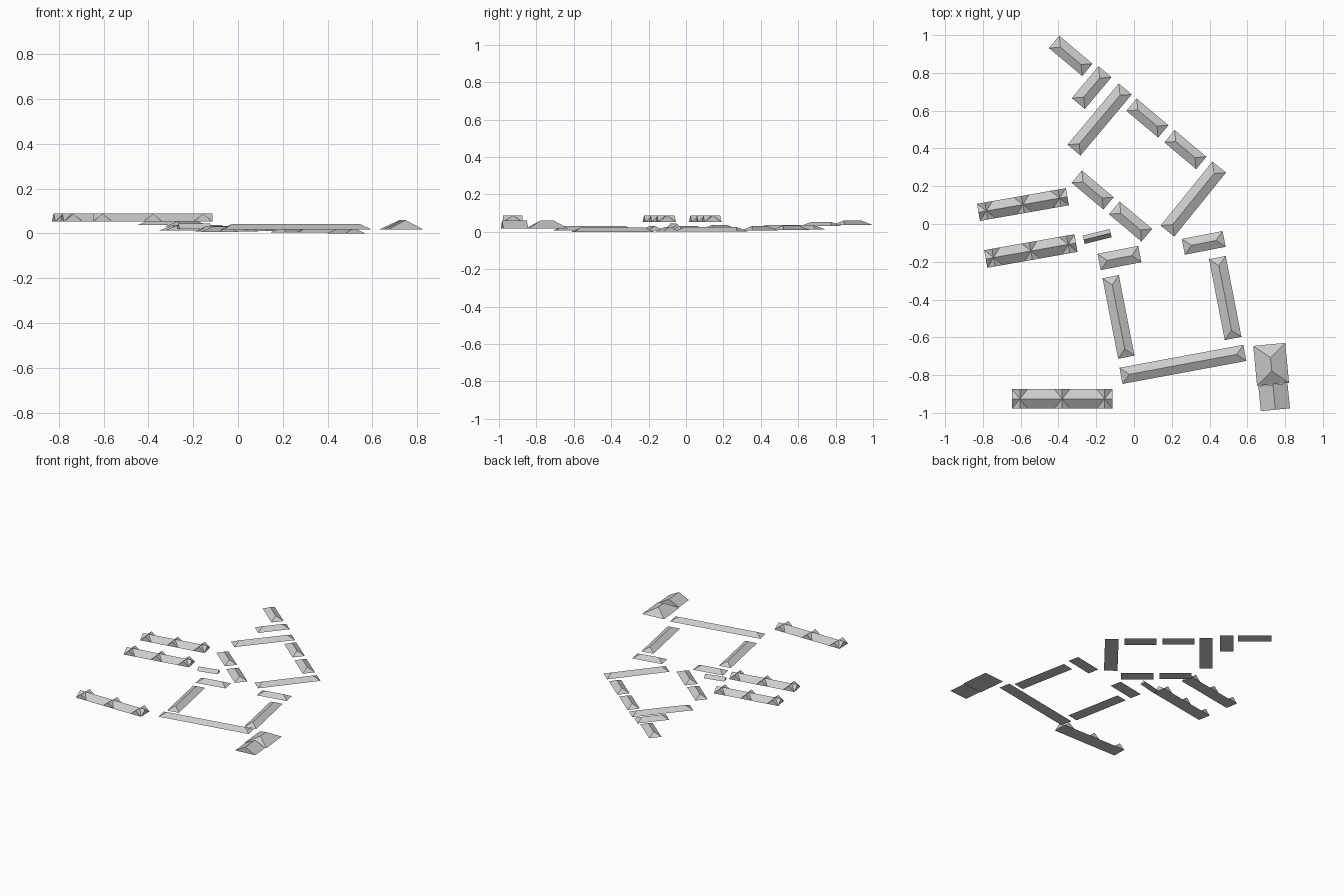
import bpy, bmesh, math

if "Cube" in bpy.data.objects:
    bpy.data.objects.remove(bpy.data.objects["Cube"], do_unlink=True)

grey = bpy.data.materials.new("roof grey")
grey.use_nodes = True
COLOUR = (0.6, 0.6, 0.6, 1)
grey.diffuse_color = COLOUR
grey.node_tree.nodes["Principled BSDF"].inputs["Base Color"].default_value = COLOUR


def finish(bm, name, x, y, z, angle):
    bmesh.ops.recalc_face_normals(bm, faces=bm.faces)
    mesh = bpy.data.meshes.new(name)
    bm.to_mesh(mesh)
    bm.free()
    mesh.materials.append(grey)
    ob = bpy.data.objects.new(name, mesh)
    ob.location = (x, y, z)
    ob.rotation_euler.z = math.radians(angle)
    bpy.context.collection.objects.link(ob)


def ridge_roof(name, x, y, length, width, angle, z, height=0.024, inset=0.044):
    """Closed roof with a ridge along local x; no inset gives a gable."""
    bm = bmesh.new()
    a, b = length / 2, width / 2
    base = [bm.verts.new(p) for p in ((-a, -b, 0), (a, -b, 0), (a, b, 0), (-a, b, 0))]
    r0, r1 = [bm.verts.new((s * (a - inset), 0, height)) for s in (-1, 1)]
    bm.faces.new(base)
    bm.faces.new((base[0], base[1], r1, r0))
    bm.faces.new((base[2], base[3], r0, r1))
    bm.faces.new((base[1], base[2], r1))
    bm.faces.new((base[3], base[0], r0))
    finish(bm, name, x, y, z, angle)


def cross_gable_roof(name, x, y, length, width, angle, z, height=0.035, half=0.042):
    """Gable roof crossed by three smaller gables, at the ends and middle."""
    bm = bmesh.new()
    b = width / 2
    stations = []
    for centre in (half - length / 2, 0, length / 2 - half):
        stations += [(centre - half, 0), (centre, height), (centre + half, 0)]
    ridge = [bm.verts.new((px, 0, height)) for px, _ in stations]
    eaves = []
    for side in (-b, b):
        eave = [bm.verts.new((px, side, pz)) for px, pz in stations]
        eaves.append(eave)
        for i in range(len(stations) - 1):
            # the valley runs from the low eave to the crossing of ridges
            if stations[i][1] > 0:
                bm.faces.new((eave[i], eave[i + 1], ridge[i]))
                bm.faces.new((eave[i + 1], ridge[i + 1], ridge[i]))
            else:
                bm.faces.new((eave[i], eave[i + 1], ridge[i + 1]))
                bm.faces.new((eave[i], ridge[i + 1], ridge[i]))
        for i in (0, 3, 6):
            bm.faces.new(eave[i:i + 3])
    for end in (0, -1):
        bm.faces.new((eaves[0][end], eaves[1][end], ridge[end]))
    low = [[v for v in e if v.co.z == 0] for e in eaves]
    bm.faces.new(low[0] + low[1][::-1])
    finish(bm, name, x, y, z, angle)


# Hipped roofs around the two courtyards: x, y, length, width, angle, base
hipped = {
    "far_corner_roof": (-0.335, 0.89, 0.23, 0.085, -40, 0.037),
    "upper_short_roof": (-0.224, 0.722, 0.22, 0.09, 50, 0.03),
    "upper_long_roof": (-0.182, 0.553, 0.423, 0.09, 50, 0.013),
    "upper_left_roof_back": (0.071, 0.561, 0.22, 0.085, -40, 0.01),
    "upper_left_roof_front": (0.272, 0.394, 0.22, 0.085, -40, 0.006),
    "middle_long_roof": (0.314, 0.132, 0.436, 0.093, 51, 0.003),
    "upper_right_roof_back": (-0.219, 0.18, 0.22, 0.085, -40, 0.012),
    "upper_right_roof_front": (-0.018, 0.013, 0.225, 0.088, -40, 0.008),
    "lower_right_short_roof": (-0.077, -0.18, 0.22, 0.088, 11, 0.008),
    "lower_left_short_roof": (0.369, -0.1, 0.22, 0.085, 11, 0.003),
    "lower_right_long_roof": (-0.082, -0.492, 0.434, 0.088, -79, 0.006),
    "lower_left_long_roof": (0.483, -0.392, 0.436, 0.09, -79, 0.0),
    "front_long_roof": (0.259, -0.743, 0.667, 0.087, 10.5, 0.018),
}
for name, spec in hipped.items():
    ridge_roof(name, *spec)

# Small plain gable
ridge_roof("small_gable_roof", -0.195, -0.066, 0.147, 0.045, 14, 0.02, 0.024, 0)

# Large hall: hip with a gabled wing in front
ridge_roof("hall_hip_roof", 0.726, -0.743, 0.212, 0.17, -84.5, 0.018, 0.042, 0.07)
ridge_roof("hall_gable_roof", 0.742, -0.917, 0.133, 0.155, -84.5, 0.018, 0.042, 0)

# Raised terraces with crossing gables
cross_gable_roof("back_terrace_roof", -0.588, 0.103, 0.478, 0.092, 10, 0.053)
cross_gable_roof("middle_terrace_roof", -0.546, -0.143, 0.485, 0.095, 10, 0.053)
cross_gable_roof("front_terrace_roof", -0.38, -0.926, 0.533, 0.104, 0, 0.053)
